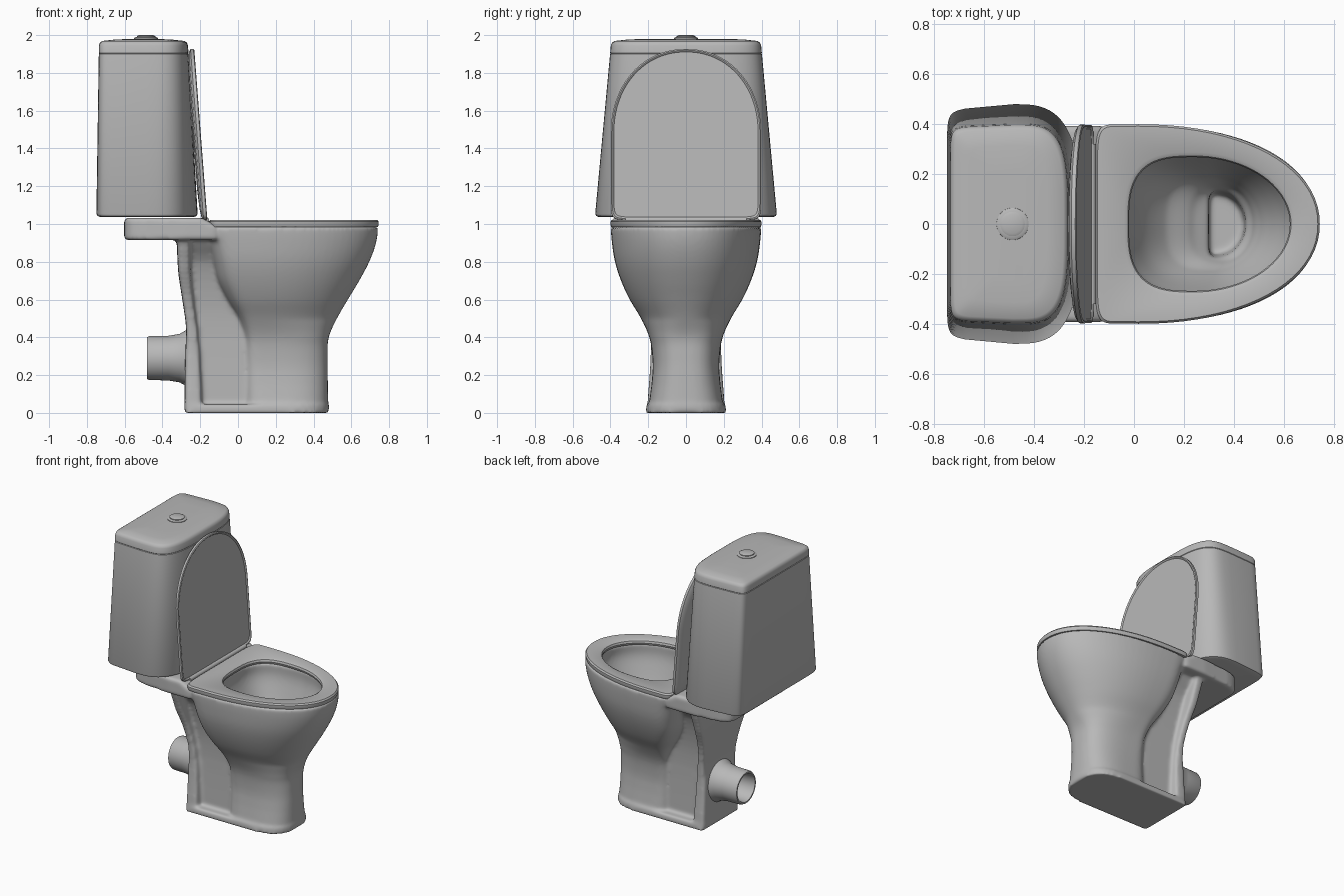
import bpy, bmesh, math
from mathutils import Matrix, Vector

cube = bpy.data.objects.get("Cube")
if cube:
    bpy.data.objects.remove(cube, do_unlink=True)

SIDES = 80
GREY = (0.48, 0.48, 0.48, 1)
ceramic = bpy.data.materials.new("ceramic_grey")
ceramic.use_nodes = True
ceramic.diffuse_color = GREY
ceramic.node_tree.nodes["Principled BSDF"].inputs["Base Color"].default_value = GREY


def section(z, back, front, half, mid=None, nf=2, nb=4, taper=0):
    """Horizontal outline: superellipse front half, squarer back half
    whose sides may draw in towards the back by the taper."""
    mid = (back + front) / 2 if mid is None else mid
    pts = []
    for i in range(SIDES):
        t = math.tau * i / SIDES
        c, s = math.cos(t), math.sin(t)
        n, reach = (nf, front - mid) if c >= 0 else (nb, mid - back)
        u = abs(c) ** (2 / n)
        y = abs(s) ** (2 / n) * half * (1 - taper * u * u * (c < 0))
        pts.append((mid + math.copysign(u, c) * reach, math.copysign(y, s), z))
    return pts


def circle(z, r, x=0):
    return section(z, x - r, x + r, r, nb=2)


def flowing(rows, steps=4):
    """Ease a list of section sizes into a smooth flow between the given ones."""
    rows = [Vector(r) for r in rows]
    out = []
    for i in range(len(rows) - 1):
        a, b = rows[max(i - 1, 0)], rows[i]
        c, d = rows[i + 1], rows[min(i + 2, len(rows) - 1)]
        for k in range(steps):
            t = k / steps
            p = b + (c - a) * (t / 2) + (a - b * 2.5 + c * 2 - d / 2) * t ** 2
            p += (b * 1.5 - a / 2 - c * 1.5 + d / 2) * t ** 3
            p[0] = b[0] + (c[0] - b[0]) * t
            out.append(p)
    return out + [rows[-1]]


def loft(bm, rings, closed=False):
    """Skin a stack of outlines; closed joins last to first, else cap both."""
    loops = [[bm.verts.new(p) for p in ring] for ring in rings]
    pairs = list(zip(loops, loops[1:]))
    if closed:
        pairs.append((loops[-1], loops[0]))
    else:
        bm.faces.new(loops[0][::-1])
        bm.faces.new(loops[-1])
    for a, b in pairs:
        for i in range(SIDES):
            j = (i + 1) % SIDES
            bm.faces.new((a[i], a[j], b[j], b[i]))


def make(name, stacks, closed=False, matrix=None):
    bm = bmesh.new()
    for rings in stacks:
        loft(bm, rings, closed)
    if matrix:
        bm.transform(matrix)
    bmesh.ops.recalc_face_normals(bm, faces=bm.faces)
    mesh = bpy.data.meshes.new(name)
    bm.to_mesh(mesh)
    bm.free()
    mesh.materials.append(ceramic)
    ob = bpy.data.objects.new(name, mesh)
    bpy.context.collection.objects.link(ob)
    bpy.ops.object.select_all(action='DESELECT')
    ob.select_set(True)
    bpy.context.view_layer.objects.active = ob
    bpy.ops.object.shade_smooth_by_angle(angle=math.radians(35))
    return ob


# Bowl: outer shell from floor to rim
outer = [(0, .03, .478, .2), (.2, .03, .475, .178), (.3, .03, .474, .178),
         (.4, .03, .48, .194), (.5, 0, .524, .238), (.6, -.06, .582, .298),
         (.7, -.11, .642, .344), (.8, -.135, .695, .376), (.9, -.16, .731, .392),
         (.985, -.2, .742, .398)]
bowl = [section(z, b, f, h, mid=.02 + .2 * (1 - z), nf=2.2 if z > .5 else 2.8 - .6 * max(0, z * 10 - 4))
        for z, b, f, h in flowing(outer)]
# Bowl: basin and drain
inner = [(.985, -.035, .64, .283), (.9, -.035, .643, .283), (.8, 0, .605, .258),
         (.7, .05, .555, .225), (.6, .13, .505, .185), (.53, .24, .475, .15)]
bowl += [section(z, b, f, h, nf=2, nb=3) for z, b, f, h in flowing(inner)]
bowl += [section(z, .3, f, h, mid=.33, nb=6)
         for z, f, h in ((.5, .45, .135), (.37, .44, .12))]

# Back column, recessed web, foot and tank shelf
column = [(0, -.283, -.19, .21), (.05, -.283, -.19, .203), (.3, -.28, -.2, .187),
          (.45, -.275, -.215, .192), (.6, -.295, -.235, .22), (.75, -.317, -.25, .28),
          (.96, -.325, -.25, .35)]
web = [(0, -.25, .1, .145), (.4, -.25, .08, .145), (.6, -.27, .02, .165),
       (.8, -.29, -.05, .22), (.96, -.29, -.08, .33)]
boxy = [[section(*row, nf=8, nb=8) for row in flowing(rows)] for rows in (column, web)]
foot = [section(z, -.284, .482, h, mid=.2, nf=2.8, nb=20)
        for z, h in ((0, .214), (.045, .208))]
shelf = [section(z, -.603, front, .394, mid=-.28, nf=16, nb=12, taper=.12)
         for z, front in ((.915, -.1), (.985, -.1), (1.033, -.19))]

# Fuse the ceramic parts with soft blends
body = make("bowl_body", [bowl, *boxy, foot, shelf])
remesh = body.modifiers.new("fuse", 'REMESH')
remesh.mode = 'VOXEL'
remesh.voxel_size = .011
remesh.use_smooth_shade = True
soft = body.modifiers.new("soften", 'SMOOTH')
soft.factor = .5
soft.iterations = 8
for m in ("fuse", "soften"):
    bpy.ops.object.modifier_apply(modifier=m)
bpy.ops.object.shade_smooth()

# Seat ring
seat_out = lambda z, d: section(z, -.155 + d, .745 - d, .4 - d, mid=.02, nf=2.12, nb=9)
seat_in = lambda z, d: section(z, -.02 - d, .625 + d, .268 + d, mid=.24, nb=3)
make("seat_ring", [[seat_out(.985, .004), seat_out(.995, 0), seat_out(1.012, 0),
                    seat_out(1.022, .008), seat_in(1.022, .02), seat_in(1.014, .005),
                    seat_in(1.0, 0), seat_in(.985, .005)]], closed=True)

# Hinge bar
bar = Matrix.Translation((-.17, 0, 1.02)) @ Matrix.Rotation(math.pi / 2, 4, 'X')
make("hinge_bar", [[circle(-.32, .017), circle(.32, .017)]], matrix=bar)

# Raised cover with a shallow recessed face
cover = lambda z, d: section(z, d, .908 - d, .398 - d, mid=.46, nf=2.1, nb=20)
lean = Matrix.Translation((-.162, 0, 1.022)) @ Matrix.Rotation(math.radians(-94.4), 4, 'Y')
make("seat_cover", [[cover(.008, .016), cover(.002, .012), cover(0, .007), cover(.004, 0),
                     cover(.02, 0), cover(.03, .015), cover(.037, .06),
                     cover(.042, .16)]], matrix=lean)


# Cistern
def tank_ring(z, d=0):
    k = (z - 1.04) / .86
    return section(z, -.75 + .013 * k + d, -.213 - .049 * k - d, .482 - .08 * k - d,
                   mid=-.48, nf=3 + .6 * k, nb=16, taper=.07 - .03 * k)


make("cistern", [[tank_ring(1.037, .02), tank_ring(1.043, .006), tank_ring(1.055),
                  tank_ring(1.9), tank_ring(1.903, .003)]])
make("cistern_lid", [[tank_ring(1.903, .003), tank_ring(1.906), tank_ring(1.945),
                      tank_ring(1.96, .005), tank_ring(1.969, .017),
                      tank_ring(1.976, .08), tank_ring(1.98, .16)]])

# Flush button with collar
make("button_collar", [[circle(1.97, .065, -.487), circle(1.984, .064, -.487),
                        circle(1.99, .052, -.487)]])
make("flush_button", [[circle(1.985, .049, -.487), circle(1.995, .049, -.487),
                       circle(2.0, .038, -.487)]])

# Hollow outlet pipe with flared root
outlet = Matrix.Translation((-.27, 0, .29)) @ Matrix.Rotation(-math.pi / 2, 4, 'Y')
pipe = [(-.02, .155), (.01, .145), (.04, .128), (.1, .118), (.2, .116), (.212, .11),
        (.212, .1), (.205, .096), (.01, .09), (-.02, .09)]
make("outlet_pipe", [[circle(z, r) for z, r in pipe]], closed=True, matrix=outlet)
